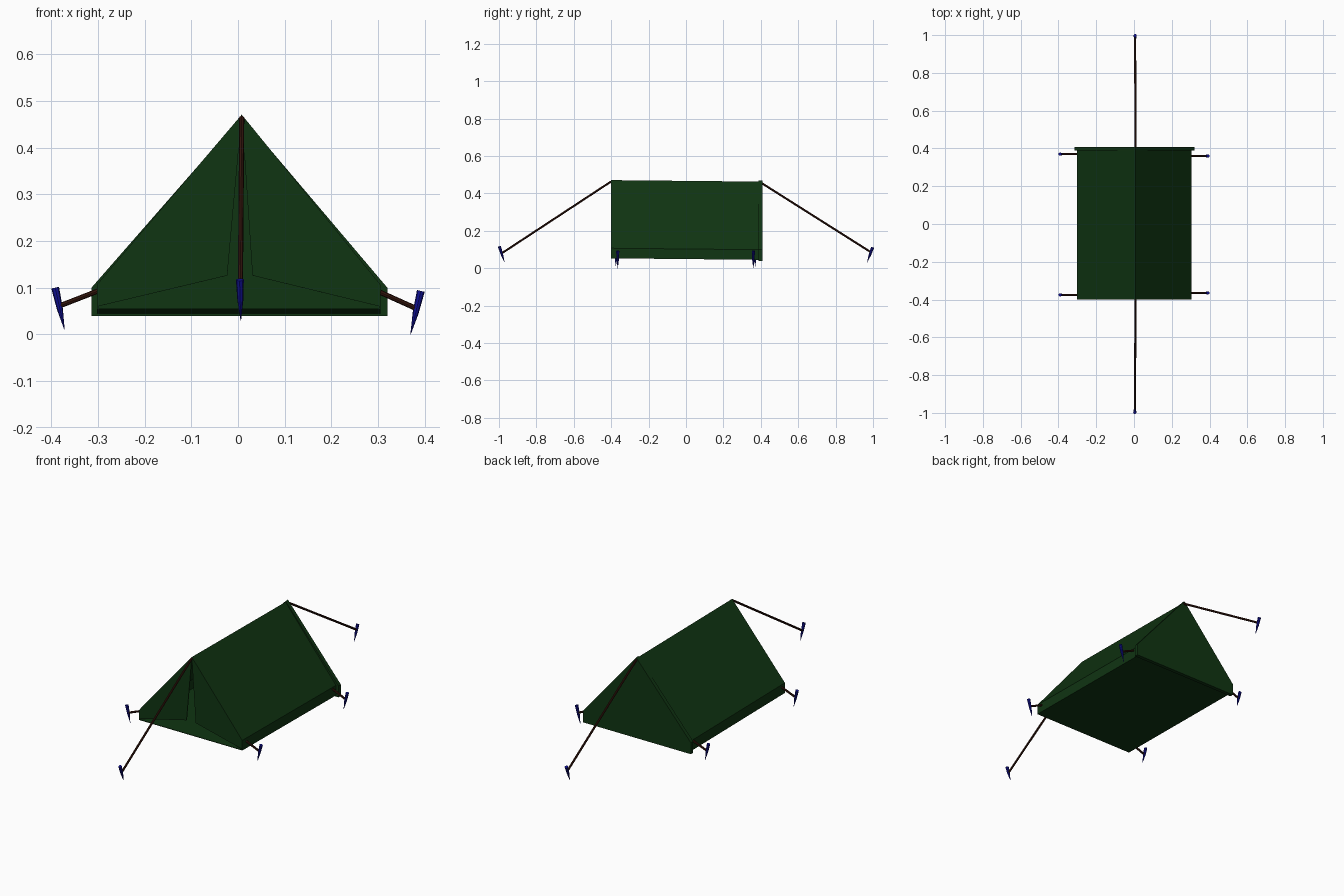
import bpy, bmesh
from mathutils import Vector

old = bpy.data.objects.get("Cube")
if old:
    bpy.data.objects.remove(old, do_unlink=True)


def material(name, rgb):
    m = bpy.data.materials.new(name)
    m.use_nodes = True
    m.diffuse_color = (*rgb, 1)
    m.node_tree.nodes["Principled BSDF"].inputs["Base Color"].default_value = (*rgb, 1)
    return m


GREEN = material("dark green canvas", (0.005, 0.035, 0.006))
BROWN = material("brown rope", (0.035, 0.008, 0.004))
BLUE = material("blue peg", (0.005, 0.005, 0.3))
RIDGE_X = 0.008


def add_object(name, bm, mat):
    bmesh.ops.recalc_face_normals(bm, faces=bm.faces)
    mesh = bpy.data.meshes.new(name)
    bm.to_mesh(mesh)
    bm.free()
    mesh.materials.append(mat)
    obj = bpy.data.objects.new(name, mesh)
    bpy.context.collection.objects.link(obj)
    return obj


def prism(name, outline, y0, y1, capped):
    """Extrude an x-z outline along y, sinking slightly towards the back."""
    bm = bmesh.new()
    rings = [[bm.verts.new((x, y, z - 0.01 * y)) for x, z in outline] for y in (y0, y1)]
    n = len(outline)
    for i in range(n):
        j = (i + 1) % n
        bm.faces.new((rings[0][i], rings[0][j], rings[1][j], rings[1][i]))
    if capped:
        for ring in rings:
            bm.faces.new(ring)
    return add_object(name, bm, GREEN)


def tapered_rod(name, points, radii, mat, sides=8):
    """Rod through collinear points with a radius at each; pointed ends use 0.0005."""
    direction = (points[-1] - points[0]).normalized()
    turn = direction.to_track_quat('Z', 'Y')
    bm = bmesh.new()
    rings = []
    for p, r in zip(points, radii):
        circle = bmesh.ops.create_circle(bm, segments=sides, radius=r)["verts"]
        for v in circle:
            v.co = turn @ v.co + p
        rings.append(circle)
    for a, b in zip(rings, rings[1:]):
        for i in range(sides):
            j = (i + 1) % sides
            bm.faces.new((a[i], a[j], b[j], b[i]))
    bm.faces.new(rings[0])
    bm.faces.new(rings[-1])
    return add_object(name, bm, mat)


# Open canvas tube: floor, low side walls and two roof slopes
body = prism("tent_body", [(-0.302, 0.049), (0.305, 0.049), (0.305, 0.103),
                           (RIDGE_X, 0.467), (-0.302, 0.103)], -0.4, 0.39, False)
thickness = body.modifiers.new("canvas thickness", 'SOLIDIFY')
thickness.thickness = 0.004

# Slightly wider back wall
prism("back_wall", [(-0.314, 0.043), (0.32, 0.043), (0.32, 0.104),
                    (RIDGE_X, 0.472), (-0.314, 0.104)], 0.388, 0.408, True)

# Front door flaps, leaving a narrow gap and a low opening
for side, edge, tip in (("right", -0.3, -0.023), ("left", 0.303, 0.031)):
    prism(side + "_front_flap", [(edge, 0.056), (tip, 0.122), (RIDGE_X, 0.466),
                                 (edge, 0.1)], -0.4, -0.396, True)

# Guy ropes and pegs: rope start, rope end, peg top, peg point
lines = {
    "front": ((RIDGE_X, -0.4, 0.464), (0.005, -0.985, 0.08),
              (0.004, -0.998, 0.117), (0.006, -0.97, 0.03)),
    "back": ((RIDGE_X, 0.4, 0.458), (0.006, 0.985, 0.088),
             (0.006, 0.998, 0.112), (0.006, 0.968, 0.03)),
}
for end, y_right, y_left in (("front", -0.375, -0.365), ("back", 0.37, 0.36)):
    lines[end + "_right"] = ((-0.3, y_right, 0.093), (-0.385, y_right, 0.06),
                             (-0.392, y_right, 0.1), (-0.372, y_right, 0.01))
    lines[end + "_left"] = ((0.305, y_left, 0.09), (0.385, y_left, 0.054),
                            (0.392, y_left, 0.093), (0.37, y_left, 0.0))

for name, coords in lines.items():
    start, end, top, point = map(Vector, coords)
    tapered_rod(name + "_rope", [start, end], [0.0055, 0.0055], BROWN)
    tapered_rod(name + "_peg", [top, top.lerp(point, 0.5), point],
                [0.0085, 0.0065, 0.0005], BLUE)
